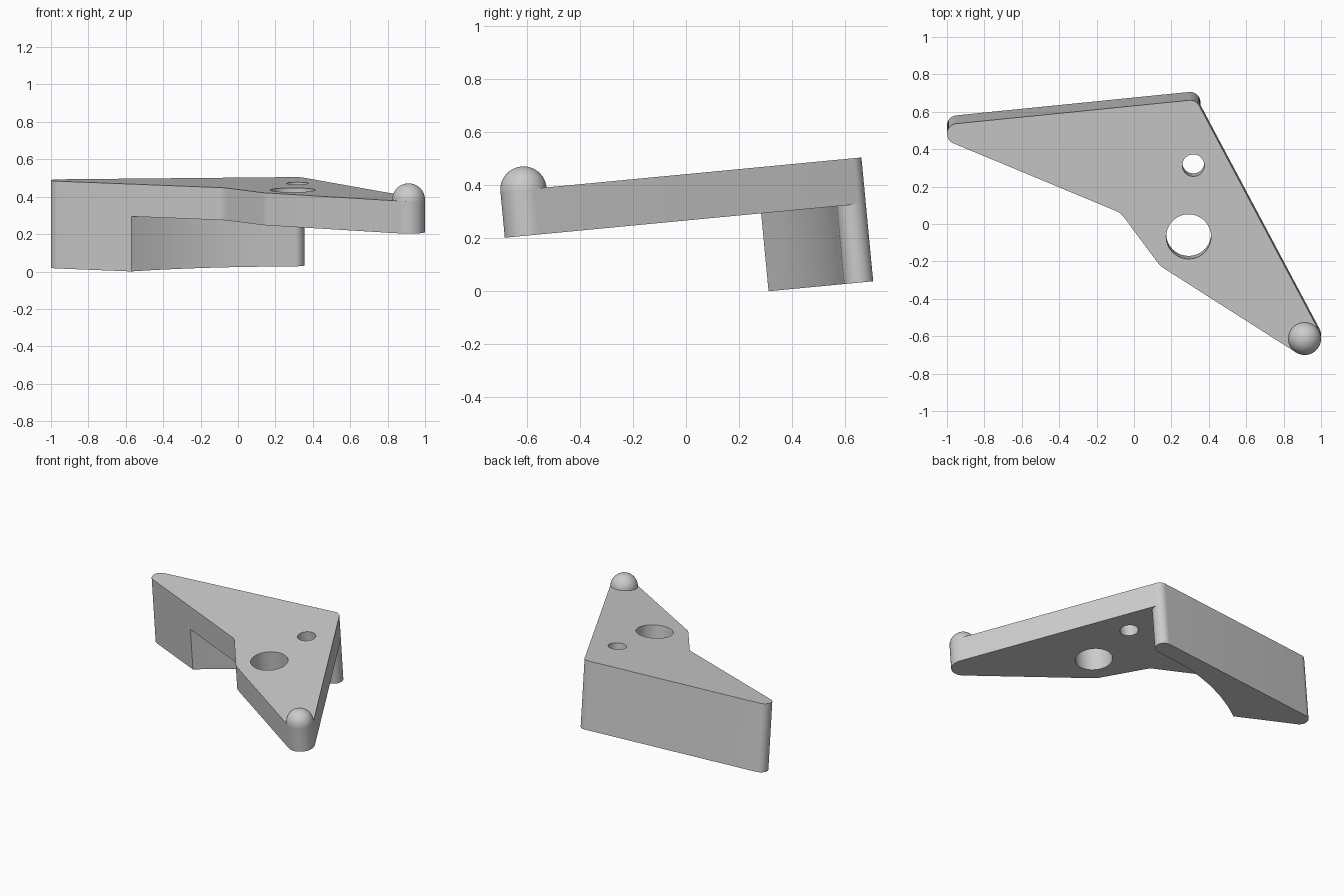
import bpy, bmesh, math
from mathutils import Vector, Matrix

if "Cube" in bpy.data.objects:
    bpy.data.objects.remove(bpy.data.objects["Cube"])

TILT = math.atan(0.095)
FRAME = Matrix.Translation((0, 0, 0.442)) @ Matrix.Rotation(TILT, 4, 'X')
THICK, DEPTH = 0.174, 0.469          # plate thickness, full wall depth


def belt(circles):
    """Counter-clockwise outline of arcs joined by tangents; negative radius = concave."""
    count = len(circles)
    normals = []
    for i, (c1, r1) in enumerate(circles):
        c2, r2 = circles[(i + 1) % count]
        d = c2 - c1
        a = math.acos(max(-1, min(1, (r1 - r2) / d.length)))
        normals.append(math.atan2(d.y, d.x) - a)
    pts = []
    for i, (c, r) in enumerate(circles):
        a0, a1 = normals[i - 1], normals[i]
        turn = (a1 - a0 + math.pi) % math.tau - math.pi
        if r > 0 and turn < 0:
            turn += math.tau
        steps = 1 if r == 0 else max(6, int(abs(turn) / math.radians(7)))
        for k in range(steps + 1):
            a = a0 + turn * k / steps
            p = c + abs(r) * (1 if r >= 0 else -1) * Vector((math.cos(a), math.sin(a)))
            if not pts or (p - pts[-1]).length > 1e-4:
                pts.append(p)
    return pts


def ring(c, r, n=48):
    return [c + r * Vector((math.cos(math.tau * k / n), math.sin(math.tau * k / n)))
            for k in range(n)]


def finish(obj):
    bpy.ops.object.select_all(action='DESELECT')
    obj.select_set(True)
    bpy.context.view_layer.objects.active = obj


def extrude(name, loops, top, bottom):
    """Filled profile (later loops are holes) extruded between two local heights."""
    cu = bpy.data.curves.new(name, 'CURVE')
    cu.dimensions, cu.fill_mode = '2D', 'BOTH'
    cu.extrude = (top - bottom) / 2
    for loop in loops:
        sp = cu.splines.new('POLY')
        sp.points.add(len(loop) - 1)
        for pt, p in zip(sp.points, loop):
            pt.co = (p.x, p.y, 0, 1)
        sp.use_cyclic_u = True
    obj = bpy.data.objects.new(name, cu)
    bpy.context.collection.objects.link(obj)
    obj.matrix_world = FRAME @ Matrix.Translation((0, 0, (top + bottom) / 2))
    finish(obj)
    bpy.ops.object.convert(target='MESH')
    obj = bpy.context.object
    bm = bmesh.new()
    bm.from_mesh(obj.data)
    bmesh.ops.remove_doubles(bm, verts=bm.verts, dist=1e-5)
    bmesh.ops.recalc_face_normals(bm, faces=bm.faces)
    bm.to_mesh(obj.data)
    bm.free()
    bpy.ops.object.shade_smooth_by_angle(angle=math.radians(20))
    return obj


def at(x, y):
    return Vector((x, y / math.cos(TILT)))


left, right, tip = at(-0.945, 0.482), at(0.30, 0.607), at(0.9125, -0.613)
R_END, R_TIP = 0.055, 0.0875

# Top plate with two holes
outline = belt([(left, R_END), (at(-0.135, -0.022), -0.1), (at(0.209, -0.150), 0.1),
                (tip, R_TIP), (right, R_END)])
extrude("top_plate", [outline, ring(at(0.292, -0.0675), 0.12), ring(at(0.317, 0.313), 0.059)],
        0, -THICK)

# Rear wall below the plate, its inner face a wide concave arc
u = (right - left).normalized()
n = Vector((u.y, -u.x))
corner = at(-0.57, 0.267)
tangent = right + R_END * n - 0.15 * u
d = corner - tangent
radius = d.length_squared / (2 * d.dot(n))
extrude("rear_wall", [belt([(left, R_END), (corner, 0), (tangent + radius * n, -radius),
                            (right, R_END)])], -THICK, -DEPTH)

# Half ball on the front tip
bm = bmesh.new()
bmesh.ops.create_uvsphere(bm, u_segments=48, v_segments=24, radius=R_TIP)
bmesh.ops.delete(bm, geom=[v for v in bm.verts if v.co.z < -1e-4], context='VERTS')
me = bpy.data.meshes.new("tip_ball")
bm.to_mesh(me)
bm.free()
ball = bpy.data.objects.new("tip_ball", me)
bpy.context.collection.objects.link(ball)
ball.matrix_world = FRAME @ Matrix.Translation((tip.x, tip.y, 0))
finish(ball)
bpy.ops.object.shade_smooth_by_angle(angle=math.radians(30))
